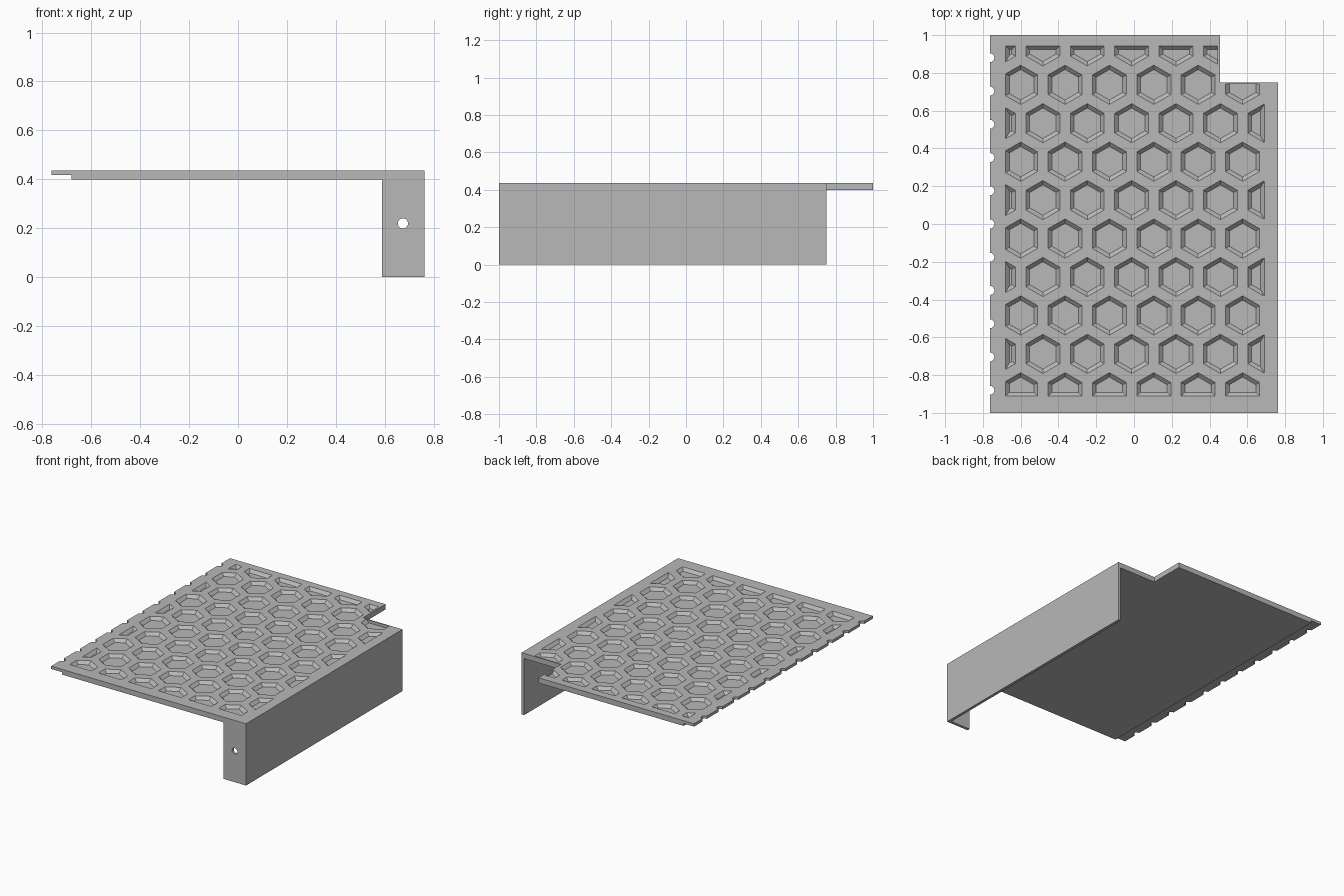
import bpy
import bmesh
from math import cos, sin, pi, radians
from mathutils import Vector

cube = bpy.data.objects.get("Cube")
if cube:
    bpy.data.objects.remove(cube, do_unlink=True)

# Main dimensions
X, TOP, UNDER, LIP = 0.763, 0.437, 0.40, 0.417
WALL = 0.02
STEP_X, STEP_Y = 0.455, 0.75       # cut-away back corner
PITCH, APOTHEM = 0.235, 0.09       # honeycomb
DEPTH, SLOPE = 0.02, 0.02

grey = bpy.data.materials.new("matte grey")
grey.use_nodes = True
grey.diffuse_color = (0.48, 0.48, 0.48, 1)
grey.node_tree.nodes["Principled BSDF"].inputs["Base Color"].default_value = grey.diffuse_color


def make_object(name, bm):
    bmesh.ops.recalc_face_normals(bm, faces=bm.faces)
    mesh = bpy.data.meshes.new(name)
    bm.to_mesh(mesh)
    bm.free()
    mesh.materials.append(grey)
    obj = bpy.data.objects.new(name, mesh)
    bpy.context.collection.objects.link(obj)
    return obj


def extrude(bm, points, offset):
    """Add a prism from a closed ring of points."""
    face = bm.faces.new([bm.verts.new(p) for p in points])
    grown = bmesh.ops.extrude_face_region(bm, geom=[face], use_keep_orig=True)
    verts = [g for g in grown["geom"] if isinstance(g, bmesh.types.BMVert)]
    bmesh.ops.translate(bm, vec=offset, verts=verts)


def box(bm, x0, x1, y0, y1, z0, z1):
    extrude(bm, [(x0, y0, z0), (x1, y0, z0), (x1, y1, z0), (x0, y1, z0)], (0, 0, z1 - z0))


def cut(obj, bm):
    """Subtract a temporary cutter mesh from an object."""
    cutter = make_object("cutter", bm)
    cutter.hide_render = True
    mod = obj.modifiers.new("cut", "BOOLEAN")
    mod.operation, mod.solver, mod.object = "DIFFERENCE", "EXACT", cutter
    bpy.context.view_layer.objects.active = obj
    bpy.ops.object.modifier_apply(modifier=mod.name)
    bpy.data.objects.remove(cutter, do_unlink=True)


def clip(poly, normal, dist):
    """Keep the part of a convex polygon where normal . p <= dist."""
    out = []
    for a, b in zip(poly, poly[1:] + poly[:1]):
        da, db = normal.dot(a) - dist, normal.dot(b) - dist
        if da <= 0:
            out.append(a)
        if da * db < 0:
            out.append(a.lerp(b, da / (da - db)))
    return out


def cell(cx, cy, margin):
    """Hexagon trimmed to the panel border, shrunk by a margin."""
    c = Vector((cx, cy))
    poly = [c + Vector(s) for s in ((-1, -1), (1, -1), (1, 1), (-1, 1))]
    for k in range(6):
        n = Vector((cos(radians(60 * k)), sin(radians(60 * k))))
        poly = clip(poly, n, n.dot(c) + APOTHEM - margin)
    for n, d in (((-1, 0), 0.68), ((1, 0), 0.69), ((0, -1), 0.911), ((0, 1), 0.943)):
        poly = clip(poly, Vector(n), d - margin)
    # upright walls beside the cut-away corner
    if cy > 0.85:
        poly = clip(poly, Vector((1, 0)), STEP_X - 0.013)
    elif cx > STEP_X and cy > 0.7:
        poly = clip(poly, Vector((0, 1)), STEP_Y - 0.008)
    return poly


# Panel and side wall as one bent profile, with a thin lip on the right edge
body_bm = bmesh.new()
profile = [(-X, LIP), (-0.68, LIP), (-0.68, UNDER), (X - WALL, UNDER),
           (X - WALL, 0), (X, 0), (X, TOP), (-X, TOP)]
extrude(body_bm, [(x, -1, z) for x, z in profile], (0, 2, 0))
body = make_object("honeycomb_panel", body_bm)

# Cut-away back corner
bm = bmesh.new()
box(bm, STEP_X, 1, STEP_Y, 1.2, -0.1, 0.6)
cut(body, bm)

# Row of half-round notches along the lip
bm = bmesh.new()
for i in range(-5, 6):
    ring = [(-X + 0.024 * cos(t * pi / 8), 0.176 * i + 0.024 * sin(t * pi / 8), 0.3)
            for t in range(16)]
    extrude(bm, ring, (0, 0, 0.3))
cut(body, bm)

# Honeycomb pockets with sloping sides
bm = bmesh.new()
for row in range(-1, 9):
    cy = 0.737 - row * PITCH * cos(pi / 6)
    for col in range(7):
        cx = -0.6 + PITCH * (col - 0.5 * (row % 2))
        if cy > 0.85 and cx > 0.5:
            continue
        floor = cell(cx, cy, SLOPE)
        rim = cell(cx, cy, -0.005)
        if len(floor) < 3:
            continue
        verts = [bm.verts.new((p.x, p.y, TOP - DEPTH)) for p in floor]
        verts += [bm.verts.new((p.x, p.y, TOP + 0.005)) for p in rim]
        bmesh.ops.convex_hull(bm, input=verts)
bmesh.ops.dissolve_limit(bm, angle_limit=0.01, verts=bm.verts, edges=bm.edges)
cut(body, bm)

# Front mounting tab with a round screw hole
bm = bmesh.new()
box(bm, 0.588, X - WALL, -1, -1 + WALL, 0, UNDER)
tab = make_object("front_tab", bm)
bm = bmesh.new()
extrude(bm, [(0.674 + 0.021 * cos(t * pi / 12), -1.1, 0.22 + 0.021 * sin(t * pi / 12))
             for t in range(24)], (0, 0.2, 0))
cut(tab, bm)
